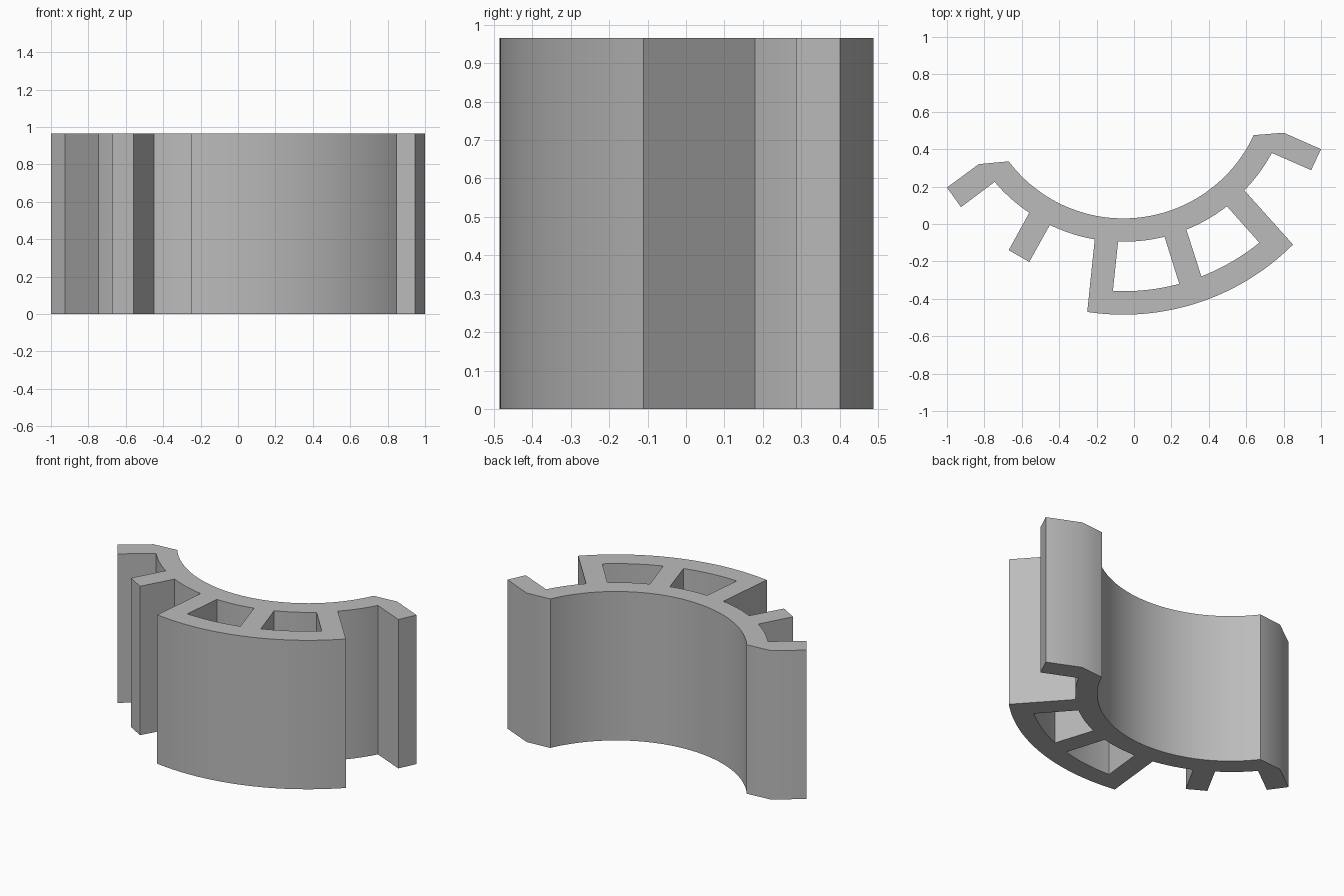
import bpy
import math
from mathutils import Vector

HEIGHT = 0.965
CENTRE = Vector((-0.057, 0.798))   # shared centre of all the curved walls


def arc(start, end, steps):
    """Points from start to end, swept around the shared centre."""
    a, b = Vector(start) - CENTRE, Vector(end) - CENTRE
    turn = -a.angle_signed(b)
    base = math.atan2(a.y, a.x)
    pts = []
    for i in range(steps + 1):
        t = i / steps
        radius = a.length + (b.length - a.length) * t
        angle = base + turn * t
        pts.append((CENTRE.x + radius * math.cos(angle),
                    CENTRE.y + radius * math.sin(angle)))
    return pts


def pocket(inner_a, outer_a, outer_b, inner_b):
    """Closed cell between two ribs and two curved walls."""
    return arc(outer_a, outer_b, 16) + arc(inner_b, inner_a, 16)


# Outline: left and right hooks, curved shell, double wall and short rib
outline = [(-0.925, 0.09), (-1.0, 0.195), (-0.83, 0.32)]
outline += arc((-0.67, 0.335), (0.64, 0.475), 48)
outline += [(0.80, 0.488), (1.0, 0.40), (0.947, 0.288)]
outline += arc((0.737, 0.38), (0.59, 0.18), 10)
outline += arc((0.85, -0.11), (-0.25, -0.47), 40)
outline += arc((-0.21, -0.082), (-0.45, -0.005), 10)
outline += [(-0.56, -0.203), (-0.67, -0.14)]
outline += arc((-0.56, 0.06), (-0.745, 0.225), 10)

loops = [
    outline,
    pocket((-0.085, -0.094), (-0.113, -0.358), (0.242, -0.32), (0.163, -0.068)),
    pocket((0.28, -0.03), (0.36, -0.28), (0.67, -0.10), (0.497, 0.095)),
]

# Flat profile with two holes, extruded to full height
curve = bpy.data.curves.new("bracket_profile", "CURVE")
curve.dimensions = "2D"
curve.fill_mode = "BOTH"
curve.extrude = HEIGHT / 2
for pts in loops:
    spline = curve.splines.new("POLY")
    spline.points.add(len(pts) - 1)
    for point, (x, y) in zip(spline.points, pts):
        point.co = (x, y, 0, 1)
    spline.use_cyclic_u = True

cube = bpy.data.objects.get("Cube")
if cube:
    bpy.data.objects.remove(cube)

bracket = bpy.data.objects.new("curved_bracket", curve)
bpy.context.collection.objects.link(bracket)
bracket.location.z = HEIGHT / 2

# Turn the profile into a welded mesh
bpy.ops.object.select_all(action="DESELECT")
bracket.select_set(True)
bpy.context.view_layer.objects.active = bracket
bpy.ops.object.convert(target="MESH")
bpy.ops.object.mode_set(mode="EDIT")
bpy.ops.mesh.select_all(action="SELECT")
bpy.ops.mesh.remove_doubles(threshold=0.0005)
bpy.ops.mesh.normals_make_consistent(inside=False)
bpy.ops.object.mode_set(mode="OBJECT")
bpy.ops.object.shade_smooth_by_angle(angle=math.radians(34))

# Single grey material
grey = bpy.data.materials.new("plain_grey")
grey.use_nodes = True
colour = (0.5, 0.5, 0.5, 1)
grey.diffuse_color = colour
grey.node_tree.nodes["Principled BSDF"].inputs["Base Color"].default_value = colour
bracket.data.materials.clear()
bracket.data.materials.append(grey)
